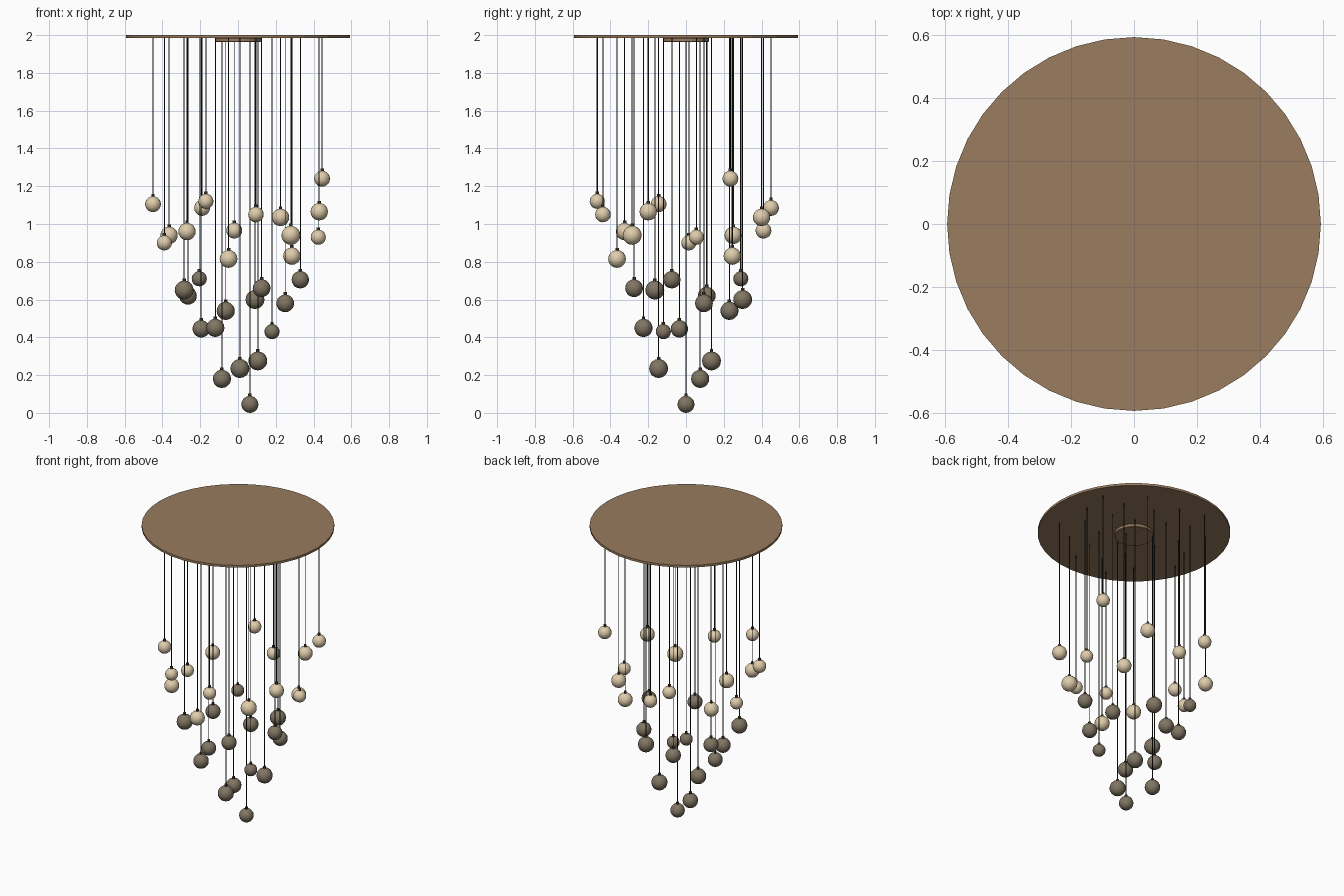
import bpy

def material(name, rgb):
    m = bpy.data.materials.new(name)
    m.diffuse_color = (*rgb, 1)
    return m

WOOD = material("bronze_wood", (0.32, 0.20, 0.115))
LIGHT = material("cream_glass", (0.74, 0.61, 0.41))
DARK = material("smoked_glass", (0.22, 0.18, 0.125))
CAP = material("cap_metal", (0.10, 0.065, 0.04))
CORD = material("cord_black", (0.02, 0.018, 0.015))

def cylinder(name, x, y, z0, z1, r, sides, mat):
    bpy.ops.mesh.primitive_cylinder_add(vertices=sides, radius=r, depth=z1 - z0,
                                        location=(x, y, (z0 + z1) / 2))
    ob = bpy.context.object
    ob.name = name
    ob.data.materials.append(mat)
    return ob

def pendant(i, x, y, z, r, mat):
    # globe
    bpy.ops.mesh.primitive_uv_sphere_add(segments=16, ring_count=10, radius=r, location=(x, y, z))
    globe = bpy.context.object
    globe.name = f"globe_{i}"
    globe.data.materials.append(mat)
    bpy.ops.object.shade_smooth()
    # small cap on the globe, then the cord up to the plate
    cylinder(f"globe_cap_{i}", x, y, z + r - 0.004, z + r + 0.012, 0.009, 8, CAP)
    cylinder(f"cord_{i}", x, y, z + r + 0.01, 1.988, 0.0028, 6, CORD)

# ceiling plate and the small hub below it
cylinder("ceiling_plate", 0, 0, 1.985, 2.0, 0.593, 40, WOOD)
hub = cylinder("ceiling_hub", 0, 0, 1.963, 1.987, 0.121, 24, WOOD)
bev = hub.modifiers.new("soft_edge", "BEVEL")
bev.width = 0.004
bev.limit_method = "ANGLE"

# outer ring of cream globes: x, y, z, radius
outer = [
    (0.445, 0.235, 1.24, .042), (-0.17, -0.47, 1.12, .04), (-0.45, -0.145, 1.105, .042),
    (-0.19, 0.45, 1.085, .042), (0.43, -0.20, 1.065, .046), (0.095, -0.44, 1.05, .041),
    (0.225, 0.40, 1.035, .046), (-0.02, 0.41, 0.965, .042), (-0.27, -0.325, 0.96, .046),
    (-0.365, 0.25, 0.94, .046), (0.28, -0.285, 0.94, .05), (0.425, 0.055, 0.93, .04),
    (-0.39, 0.015, 0.90, .04), (0.285, 0.245, 0.83, .046), (-0.05, -0.365, 0.815, .047)]
# inner rings of smoked globes
inner = [
    (-0.205, 0.29, 0.71, .04), (0.33, -0.075, 0.705, .046), (0.125, -0.275, 0.66, .047),
    (-0.285, -0.165, 0.65, .05), (-0.265, 0.11, 0.62, .047), (0.09, 0.30, 0.60, .05),
    (0.25, 0.095, 0.58, .047), (-0.065, 0.23, 0.54, .048), (-0.12, -0.225, 0.45, .048),
    (-0.195, -0.035, 0.445, .046), (0.18, -0.12, 0.43, .04), (0.105, 0.135, 0.275, .05),
    (0.01, -0.145, 0.235, .05), (-0.085, 0.075, 0.18, .048), (0.063, 0.0, 0.045, .045)]

for i, p in enumerate(outer):
    pendant(i + 1, *p, LIGHT)
for i, p in enumerate(inner):
    pendant(i + 16, *p, DARK)
